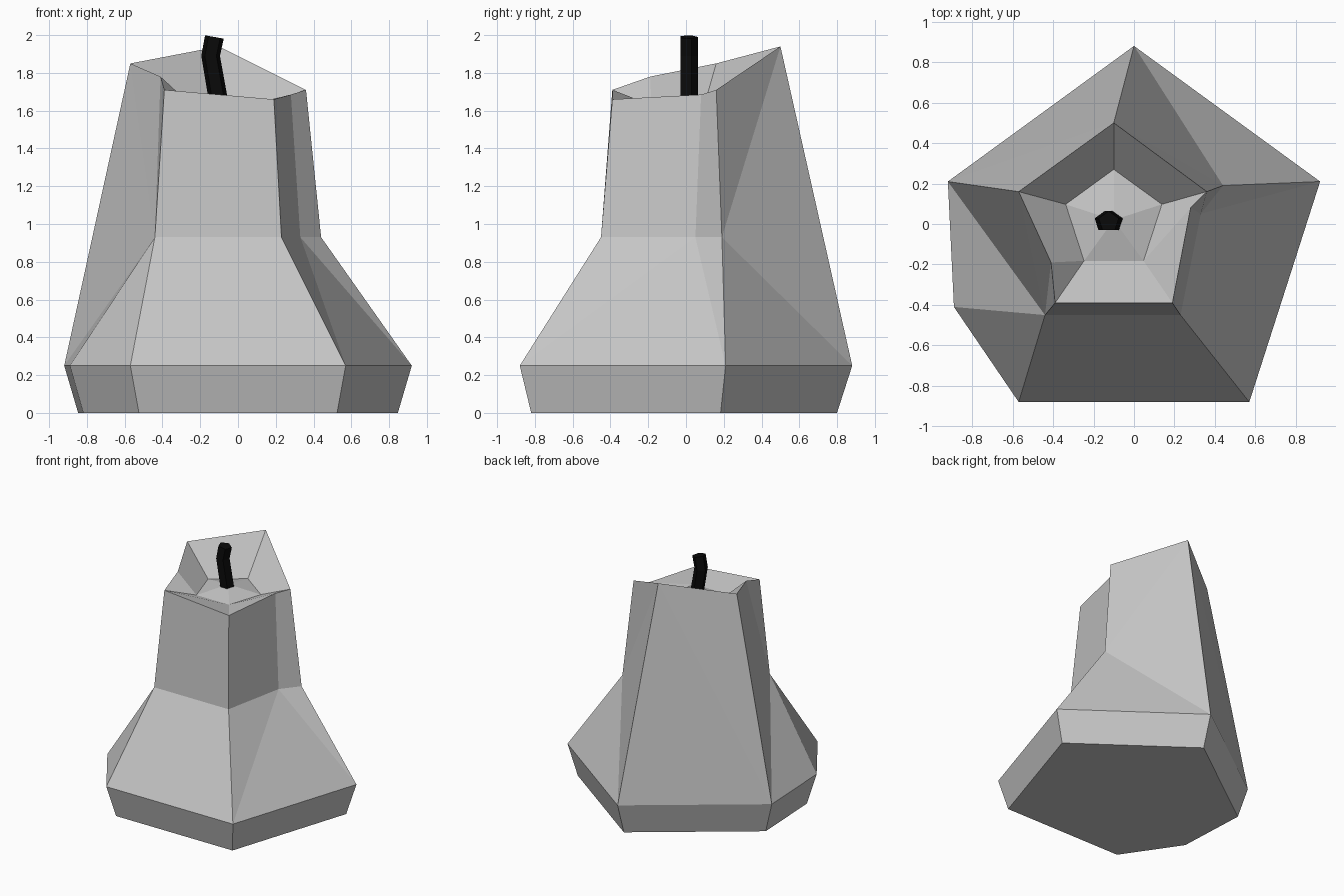
import bpy, bmesh, math
from mathutils import Vector

if "Cube" in bpy.data.objects:
    bpy.data.objects.remove(bpy.data.objects["Cube"])


def material(name, rgb):
    m = bpy.data.materials.new(name)
    m.diffuse_color = (*rgb, 1)
    m.use_nodes = True
    m.node_tree.nodes["Principled BSDF"].inputs["Base Color"].default_value = m.diffuse_color
    return m


def finish(bm, name, mat):
    bmesh.ops.recalc_face_normals(bm, faces=bm.faces)
    me = bpy.data.meshes.new(name)
    bm.to_mesh(me)
    bm.free()
    me.materials.append(mat)
    ob = bpy.data.objects.new(name, me)
    bpy.context.collection.objects.link(ob)
    return ob


def bridge(bm, a, b):
    """Quads between two closed rings of equal length; repeated points collapse."""
    n = len(a)
    for i in range(n):
        j = (i + 1) % n
        f = list(dict.fromkeys((a[i], a[j], b[j], b[i])))
        if len(f) > 2:
            bm.faces.new(f)


grey = material("light grey", (0.56, 0.56, 0.56))
black = material("near black", (0.003, 0.003, 0.003))

# --- fruit body: chiselled five-sided pear ---
bm = bmesh.new()
V = lambda x, y, z: bm.verts.new((x, y, z))

# widest ring, and the tapered foot below it
plan = [(-.57, -.88), (.57, -.88), (.92, .21), (0, .88), (-.92, .21), (-.89, -.41)]
hip = [V(x, y, .25) for x, y in plan]
foot = [V(x * .92, y * .92 - .01, 0) for x, y in plan]
bridge(bm, foot, hip)
bm.faces.new(foot)
fl, fr, right, back, left, side = hip

# waist on the front and right, where the neck begins
w_fl, w_fr, w_r, w_br = [V(x, y, .93) for x, y in
                         [(-.44, -.45), (.23, -.45), (.33, .05), (.44, .19)]]

# slanted rim
rim = [V(*p) for p in [(-.39, -.39, 1.71), (.19, -.39, 1.66), (.28, .08, 1.685),
                       (.36, .16, 1.71), (-.10, .50, 1.94), (-.57, .16, 1.85),
                       (-.41, -.19, 1.78)]]
r_fl, r_fr, r_r, r_br, r_b, r_l, r_s = rim

for f in [(fl, fr, w_fr, w_fl), (w_fl, w_fr, r_fr, r_fl),              # front
          (fr, right, w_r), (fr, w_r, w_fr), (right, w_br, w_r),       # right
          (w_fr, w_r, r_r, r_fr), (w_r, w_br, r_br, r_r),
          (right, back, w_br), (back, r_b, w_br), (w_br, r_b, r_br),   # back right
          (back, left, r_b), (left, r_l, r_b),                         # back left
          (left, w_fl, r_l), (r_l, w_fl, r_s), (w_fl, r_fl, r_s),      # left
          (left, side, w_fl), (side, fl, w_fl)]:
    bm.faces.new(f)

# hollow top with a slightly raised middle
d = [V(-.10 + .25 * math.cos(a), .02 + .25 * math.sin(a), 1.63)
     for a in (math.radians(234 + 72 * k) for k in range(5))]
bridge(bm, rim, [d[0], d[1], d[1], d[2], d[3], d[4], d[0]])
mid = V(-.10, .02, 1.68)
for i in range(5):
    bm.faces.new((d[i], d[(i + 1) % 5], mid))
finish(bm, "fruit_body", grey)

# --- bent stem: pentagon rings along a short path ---
bm = bmesh.new()
rings = []
for cx, cz, tilt in [(-.103, 1.65, .17), (-.145, 1.89, .0), (-.125, 1.99, -.18)]:
    ring = []
    for k in range(5):
        a = math.radians(90 + 72 * k)
        dx, dy = .052 * math.cos(a), .052 * math.sin(a)
        ring.append(bm.verts.new((cx + dx, .012 + dy, cz + dx * tilt)))
    rings.append(ring)
for a, b in zip(rings, rings[1:]):
    bridge(bm, a, b)
bm.faces.new(rings[0])
bm.faces.new(rings[-1])
finish(bm, "stem", black)
